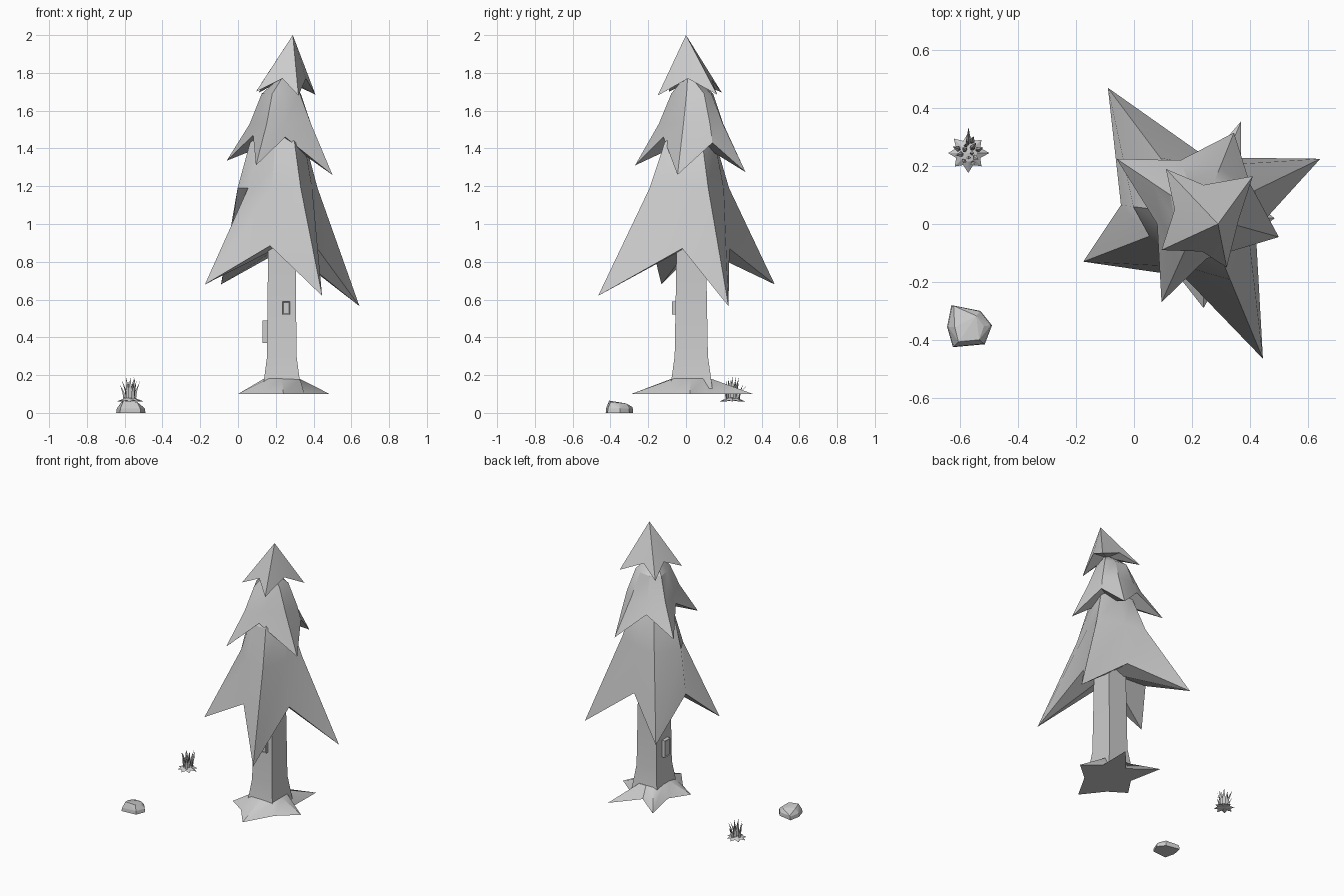
import bpy, bmesh, math, random
from mathutils import Vector as V

if "Cube" in bpy.data.objects:
    bpy.data.objects.remove(bpy.data.objects["Cube"])

random.seed(4)


def make(name, bm, angle=None):
    bmesh.ops.remove_doubles(bm, verts=bm.verts[:], dist=1e-5)
    bmesh.ops.recalc_face_normals(bm, faces=bm.faces[:])
    me = bpy.data.meshes.new(name)
    bm.to_mesh(me)
    bm.free()
    ob = bpy.data.objects.new(name, me)
    bpy.context.collection.objects.link(ob)
    if angle:
        bpy.ops.object.select_all(action='DESELECT')
        ob.select_set(True)
        bpy.context.view_layer.objects.active = ob
        bpy.ops.object.shade_smooth_by_angle(angle=math.radians(angle))
    return ob


def loft(name, rings, bottom, top, angle=None):
    """Skin a stack of equal rings, closed with a fan to a point at each end."""
    bm = bmesh.new()
    vs = [[bm.verts.new(p) for p in r] for r in rings]
    n = len(rings[0])
    b, t = bm.verts.new(bottom), bm.verts.new(top)
    for i in range(n):
        j = (i + 1) % n
        for lo, hi in zip(vs, vs[1:]):
            bm.faces.new((lo[i], lo[j], hi[j], hi[i]))
        bm.faces.new((vs[0][j], vs[0][i], b))
        bm.faces.new((vs[-1][i], vs[-1][j], t))
    return make(name, bm, angle)


def tier(name, tips, valleys, centre, steps, apex, lift):
    """Star skirt: tips and valleys alternate; steps = (z, tip scale, valley scale)."""
    star = [V(p) for pair in zip(tips, valleys) for p in pair]
    rings = [star]
    c = V((centre[0], centre[1], 0))
    for z, ft, fv in steps:
        rings.append([V((*(c + (p - c) * (fv if i % 2 else ft)).xy, z))
                      for i, p in enumerate(star)])
    loft(name, rings, (centre[0], centre[1], valleys[0][2] + lift), apex, 28)


# Foliage, lower to upper
tier("lower_branches",
     [(.643, .225, .565), (-.09, .47, .68), (-.175, -.13, .68), (.445, -.465, .62)],
     [(.25, .23, .87), (-.045, .065, .88), (.17, -.18, .885), (.42, -.02, .87)],
     (.24, .03), [(1.19, .45, .85), (1.43, .29, .62)], (.24, .03, 1.58), .02)
tier("middle_branches",
     [(.5, -.045, 1.26), (.345, .315, 1.275), (-.06, .225, 1.335), (.095, -.27, 1.31)],
     [(.4, .14, 1.43), (.16, .22, 1.45), (.08, .0, 1.47), (.25, -.12, 1.46)],
     (.23, .03), [(1.53, .58, .88), (1.69, .36, .6)], (.25, .01, 1.8), .02)
tier("top_branches",
     [(.41, .165, 1.685), (.11, .19, 1.695), (.095, -.09, 1.7), (.32, -.15, 1.68)],
     [(.24, .135, 1.765), (.14, .05, 1.77), (.235, -.095, 1.77), (.36, .01, 1.77)],
     (.25, .02), [], (.29, 0, 2), .01)

# Square trunk
cx, cy = .232, .028
rings = [[(cx + sx * hx, cy + sy * hy, z) for sx, sy in ((1, 1), (-1, 1), (-1, -1), (1, -1))]
         for z, hx, hy in ((.105, .105, .115), (.18, .094, .105), (.3, .078, .088),
                           (.75, .074, .08), (1.2, .07, .075))]
loft("trunk", rings, (cx, cy, .105), (cx, cy, 1.25), 35)

# Five flared roots, running up onto the square trunk
roots = [(.485, .02), (.37, .355), (.04, .32), (0, -.06), (.24, -.29)]
gaps = [.16, .15, .15, .2, .17]
angs = [math.atan2(y - cy, x - cx) % math.tau for x, y in roots]
foot, collar = [], []
for i in range(5):
    a0 = angs[i]
    a1 = a0 + (angs[(i + 1) % 5] - a0) % math.tau
    reach = math.hypot(roots[i][0] - cx, roots[i][1] - cy)
    for a, r in ((a0, reach), ((a0 + a1) / 2, gaps[i])):
        c, s = math.cos(a), math.sin(a)
        k = 1 / max(abs(c) / .096, abs(s) / .107)
        foot.append((cx + r * c, cy + r * s, .1))
        collar.append((cx + k * c, cy + k * s, .18))
loft("roots", [foot, collar], (cx, cy, .1), (cx, cy, .22), 35)


# Cut branch stubs: small boxes with a recessed outer face
def stub(name, lo, hi, out):
    bm = bmesh.new()
    bmesh.ops.create_cube(bm, size=1)
    lo, hi = V(lo), V(hi)
    for v in bm.verts:
        v.co = [(lo[k] + hi[k]) / 2 + v.co[k] * (hi[k] - lo[k]) for k in range(3)]
    bm.normal_update()
    face = max(bm.faces, key=lambda f: f.normal.dot(V(out)))
    bmesh.ops.inset_region(bm, faces=[face], thickness=.008, depth=-.004)
    make(name, bm)


stub("side_bark_stub", (.13, -.01, .37), (.18, .05, .49), (-1, 0, 0))
stub("front_bark_stub", (.235, -.075, .52), (.275, -.02, .59), (0, -1, 0))

# Faceted stone
outline = [(-.63, -.28), (-.53, -.3), (-.49, -.35), (-.515, -.415), (-.625, -.425), (-.645, -.355)]
top_z = [.03, .05, .045, .058, .065, .055]
bm = bmesh.new()
for i, (x, y) in enumerate(outline):
    k = .97 if i == 0 else .72
    bm.verts.new((x, y, 0))
    bm.verts.new((-.57 + (x + .57) * .95, -.355 + (y + .355) * .97, .024))
    bm.verts.new((-.57 + (x + .57) * k * .9, -.36 + (y + .36) * k, top_z[i]))
bmesh.ops.convex_hull(bm, input=bm.verts[:])
make("stone", bm)


# Grass tuft: each blade is a bent three-sided spike
def blade(bm, root, ang, reach, height, w):
    d = V((math.cos(ang), math.sin(ang), 0))
    s = V((-d.y, d.x, 0))
    rows = []
    for t, k in ((0, .8), (.5, 1)):
        p = root + d * reach * t * t + V((0, 0, height * t))
        rows.append([bm.verts.new(p + s * w * k), bm.verts.new(p - s * w * k),
                     bm.verts.new(p - d * w * k * .7)])
    tip = bm.verts.new(root + d * reach + V((0, 0, height)))
    for i in range(3):
        j = (i + 1) % 3
        bm.faces.new((rows[0][i], rows[0][j], rows[1][j], rows[1][i]))
        bm.faces.new((rows[1][i], rows[1][j], tip))


bm = bmesh.new()
gx, gy = -.572, .245
for i in range(12):
    a = i * 2.4
    r = .01 + .028 * (i / 11)
    blade(bm, V((gx + r * math.cos(a), gy + r * math.sin(a), .064)), a,
          random.uniform(.005, .03), .14 - .05 * i / 11 + random.uniform(-.015, .003), .0095)
blade(bm, V((gx, gy + .03, .065)), 1.55, .06, .09, .008)
make("grass_blades", bm)

# Low star of leaves under the tuft
n = 8
rim, crown = [], []
for i in range(2 * n):
    a = math.pi * i / n
    r = (.07 + random.uniform(-.006, .004)) if i % 2 == 0 else .045
    rim.append((gx + r * math.cos(a), gy + r * math.sin(a), .06 if i % 2 == 0 else .066))
    crown.append((gx + .03 * math.cos(a), gy + .03 * math.sin(a), .078))
loft("grass_base", [rim, crown], (gx, gy, .064), (gx, gy, .082))
